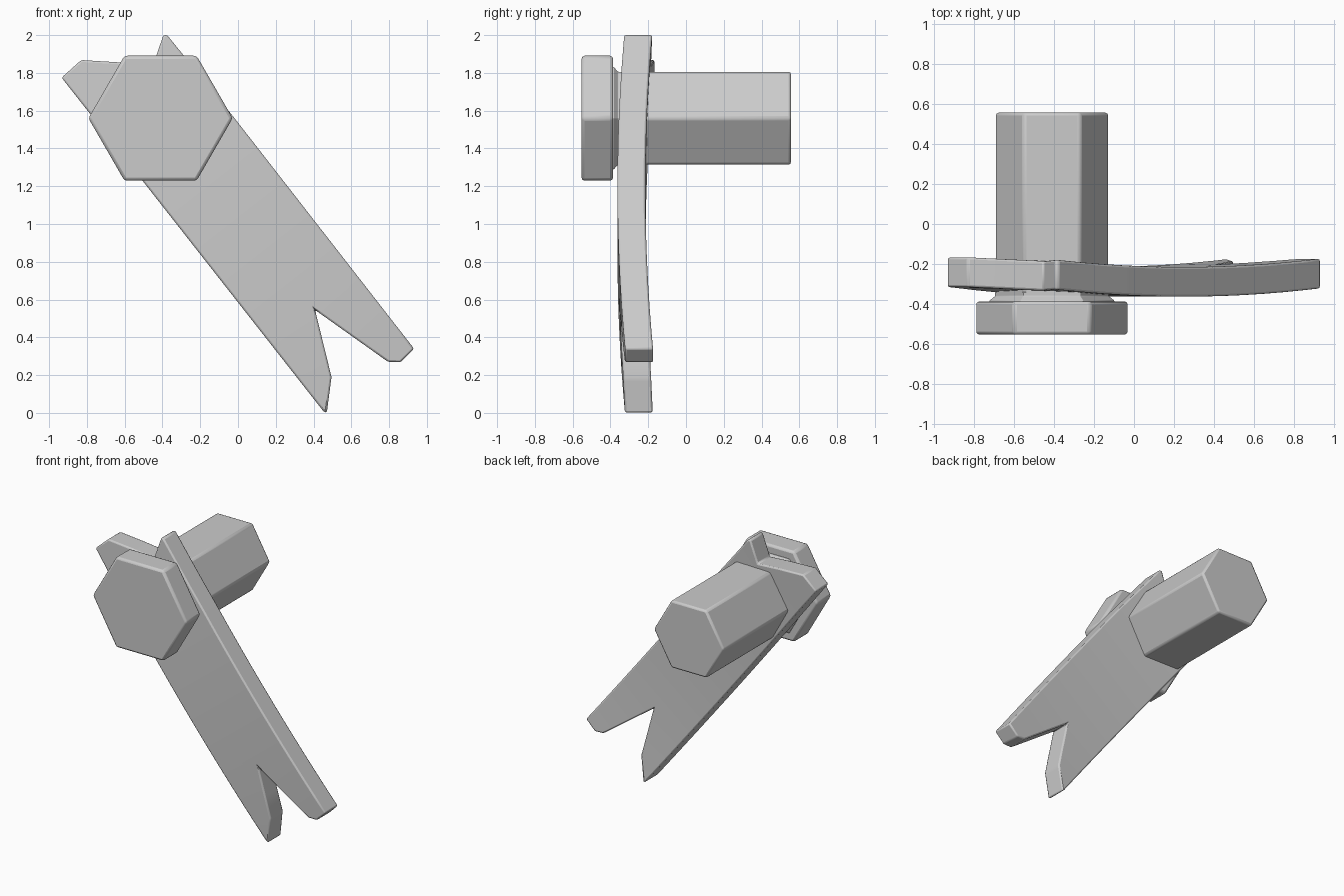
import bpy, bmesh, math
from mathutils import Vector

if "Cube" in bpy.data.objects:
    bpy.data.objects.remove(bpy.data.objects["Cube"])

CX, CZ = -0.41, 1.56          # axis of the bolt in the front view


def finish(bm, name, bevel, angle=25):
    bmesh.ops.recalc_face_normals(bm, faces=bm.faces)
    me = bpy.data.meshes.new(name)
    bm.to_mesh(me)
    bm.free()
    ob = bpy.data.objects.new(name, me)
    bpy.context.collection.objects.link(ob)
    mod = ob.modifiers.new("edge_round", 'BEVEL')
    mod.width = bevel
    mod.segments = 2
    mod.limit_method = 'ANGLE'
    mod.angle_limit = math.radians(30)
    mod.use_clamp_overlap = False
    bpy.context.view_layer.objects.active = ob
    ob.select_set(True)
    bpy.ops.object.shade_smooth_by_angle(angle=math.radians(angle))
    ob.select_set(False)
    return ob


def hex_prism(name, sections, bevel):
    """Six-sided bar along y; sections are (y, corner radius)."""
    bm = bmesh.new()
    rings = [[bm.verts.new((CX + r * math.cos(math.radians(60 * i)), y,
                            CZ + r * math.sin(math.radians(60 * i))))
              for i in range(6)] for y, r in sections]
    for a, b in zip(rings, rings[1:]):
        for i in range(6):
            j = (i + 1) % 6
            bm.faces.new((a[i], a[j], b[j], b[i]))
    bm.faces.new(rings[0])
    bm.faces.new(rings[-1])
    return finish(bm, name, bevel)


# Bolt: head, small flared collar and shaft
hex_prism("bolt_head", [(-0.553, 0.382), (-0.386, 0.382)], 0.016)
hex_prism("bolt_collar", [(-0.395, 0.312), (-0.382, 0.312), (-0.36, 0.284), (-0.34, 0.284)], 0.002)
hex_prism("bolt_shaft", [(-0.37, 0.284), (0.556, 0.284)], 0.014)

# Notched plate: outline in the front view, bowed along its length
outline = [(0.47, 0.0), (0.495, 0.19), (0.408, 0.545), (0.795, 0.27), (0.86, 0.268),
           (0.932, 0.34), (-0.03, 1.575), (-0.375, 2.0), (-0.395, 2.0), (-0.45, 1.84),
           (-0.62, 1.855), (-0.83, 1.868), (-0.934, 1.775), (0.455, 0.005)]
axis = Vector((0.615, 0, -0.788)).normalized()
center = Vector((0, 0, 1))
bm = bmesh.new()
bm.faces.new([bm.verts.new((x, 0, z)) for x, z in outline])
for i in range(-6, 7):
    bmesh.ops.bisect_plane(bm, geom=bm.verts[:] + bm.edges[:] + bm.faces[:],
                           plane_co=center + axis * (i * 0.16), plane_no=axis)
ext = bmesh.ops.extrude_face_region(bm, geom=bm.faces[:])
bmesh.ops.translate(bm, vec=(0, -0.148, 0),
                    verts=[g for g in ext["geom"] if isinstance(g, bmesh.types.BMVert)])
for v in bm.verts:
    u = (v.co - center).dot(axis)
    v.co.y += -0.215 + 0.04 * (u / 1.08) ** 2
finish(bm, "notched_plate", 0.01)
